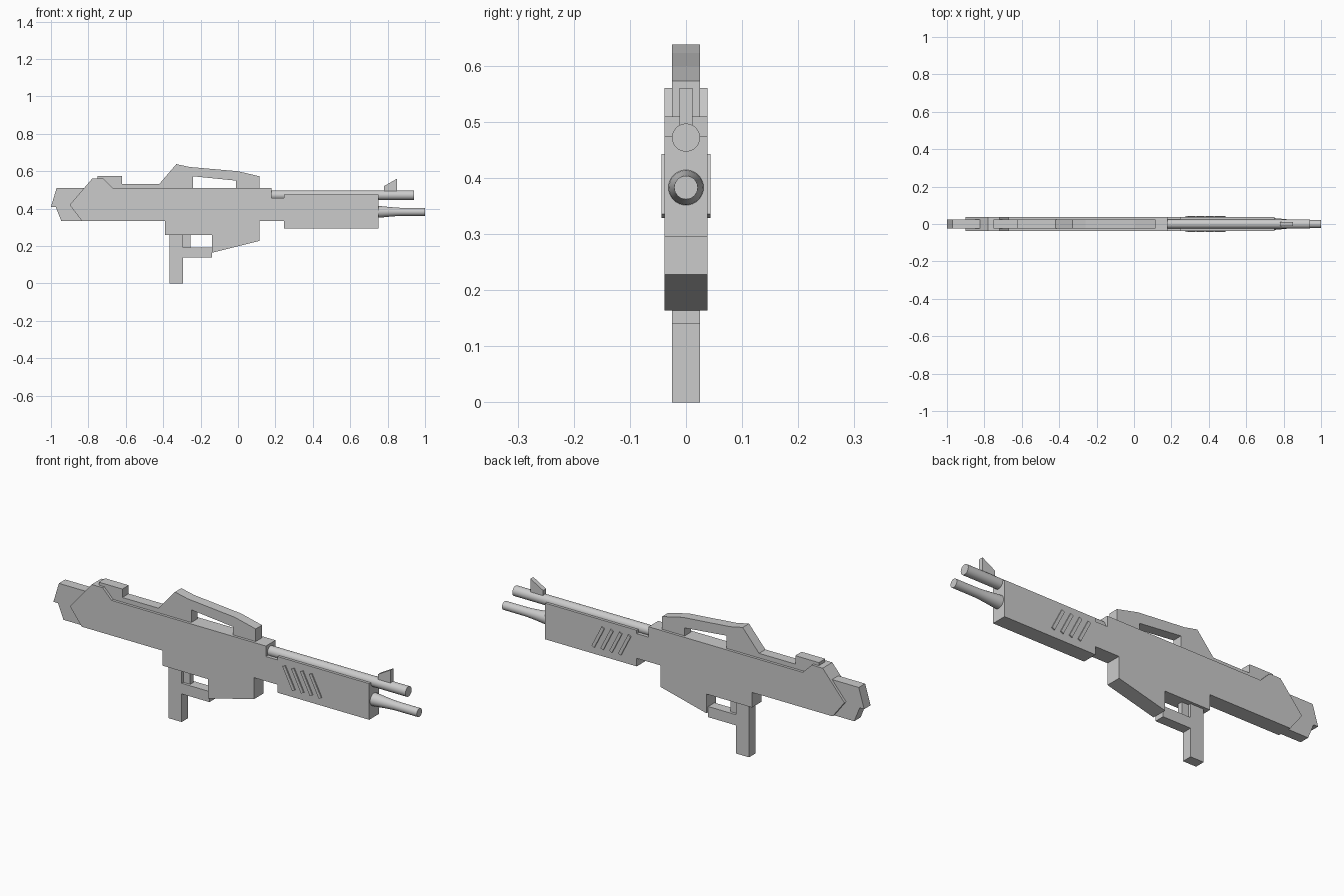
import bpy, bmesh, math

if "Cube" in bpy.data.objects:
    bpy.data.objects.remove(bpy.data.objects["Cube"])


def finish(bm, name):
    bmesh.ops.recalc_face_normals(bm, faces=bm.faces)
    me = bpy.data.meshes.new(name)
    bm.to_mesh(me)
    bm.free()
    ob = bpy.data.objects.new(name, me)
    bpy.context.collection.objects.link(ob)
    return ob


def plate(name, pts, half):
    """Side profile (x, z) extruded symmetrically across y."""
    bm = bmesh.new()
    face = bm.faces.new([bm.verts.new((x, -half, z)) for x, z in pts])
    ext = bmesh.ops.extrude_face_region(bm, geom=[face])
    for v in ext["geom"]:
        if isinstance(v, bmesh.types.BMVert):
            v.co.y = half
    return finish(bm, name)


def box(name, x0, x1, z0, z1, half):
    return plate(name, [(x0, z0), (x1, z0), (x1, z1), (x0, z1)], half)


def tube(name, z, stations, n=32):
    """Solid turned along x from (x, radius) stations."""
    bm = bmesh.new()
    rings = [[bm.verts.new((x, r * math.cos(2 * math.pi * i / n),
                            z + r * math.sin(2 * math.pi * i / n))) for i in range(n)]
             for x, r in stations]
    for a, b in zip(rings, rings[1:]):
        for i in range(n):
            j = (i + 1) % n
            bm.faces.new((a[i], a[j], b[j], b[i]))
    bm.faces.new(rings[0])
    bm.faces.new(rings[-1])
    ob = finish(bm, name)
    bpy.ops.object.select_all(action='DESELECT')
    ob.select_set(True)
    bpy.context.view_layer.objects.active = ob
    bpy.ops.object.shade_smooth_by_angle(angle=math.radians(35))
    return ob


# Main body with stock, magazine housing and handguard
plate("body", [(-.90, .42), (-.78, .56), (-.72, .56), (-.67, .51), (.18, .51),
               (.18, .458), (.245, .458), (.245, .475), (.75, .475), (.75, .295),
               (.245, .295), (.245, .335), (.115, .335), (.115, .228), (-.14, .164),
               (-.14, .26), (-.39, .26), (-.39, .335), (-.835, .335)], .038)

# Butt pad, thinner than the stock
plate("butt_pad", [(-1, .41), (-.97, .51), (-.80, .51), (-.80, .345), (-.83, .335),
                   (-.945, .335), (-.975, .41)], .025)

# Top rail with cheek block and carry handle
plate("top_rail", [(-.75, .50), (-.75, .575), (-.62, .575), (-.62, .533), (-.42, .533),
                   (-.33, .638), (-.26, .623), (0, .60), (.115, .573), (.115, .50),
                   (-.01, .50), (-.01, .55), (-.24, .573), (-.24, .50)], .025)

# Grip, trigger guard and trigger
box("grip", -.365, -.293, 0, .27, .025)
box("trigger_guard", -.295, -.14, .14, .193, .025)
box("trigger", -.295, -.255, .19, .27, .012)

# Barrels and front sight
tube("upper_barrel", .472, [(.17, .025), (.94, .025)])
tube("lower_barrel", .383, [(.74, .032), (.77, .030), (.82, .025), (.87, .0215), (1, .021)])
plate("front_sight", [(.78, .49), (.78, .52), (.85, .56), (.85, .49)], .0115)

# Slanted handguard ribs, showing on both sides
tilt = math.radians(27)
sx, cx = math.sin(tilt), math.cos(tilt)
for k in range(4):
    x = .3095 + .0487 * k
    pts = [(x + u * cx - v * sx, .386 + u * sx + v * cx)
           for u, v in ((-.008, -.06), (.008, -.06), (.008, .06), (-.008, .06))]
    plate(f"handguard_rib_{k + 1}", pts, .044)
